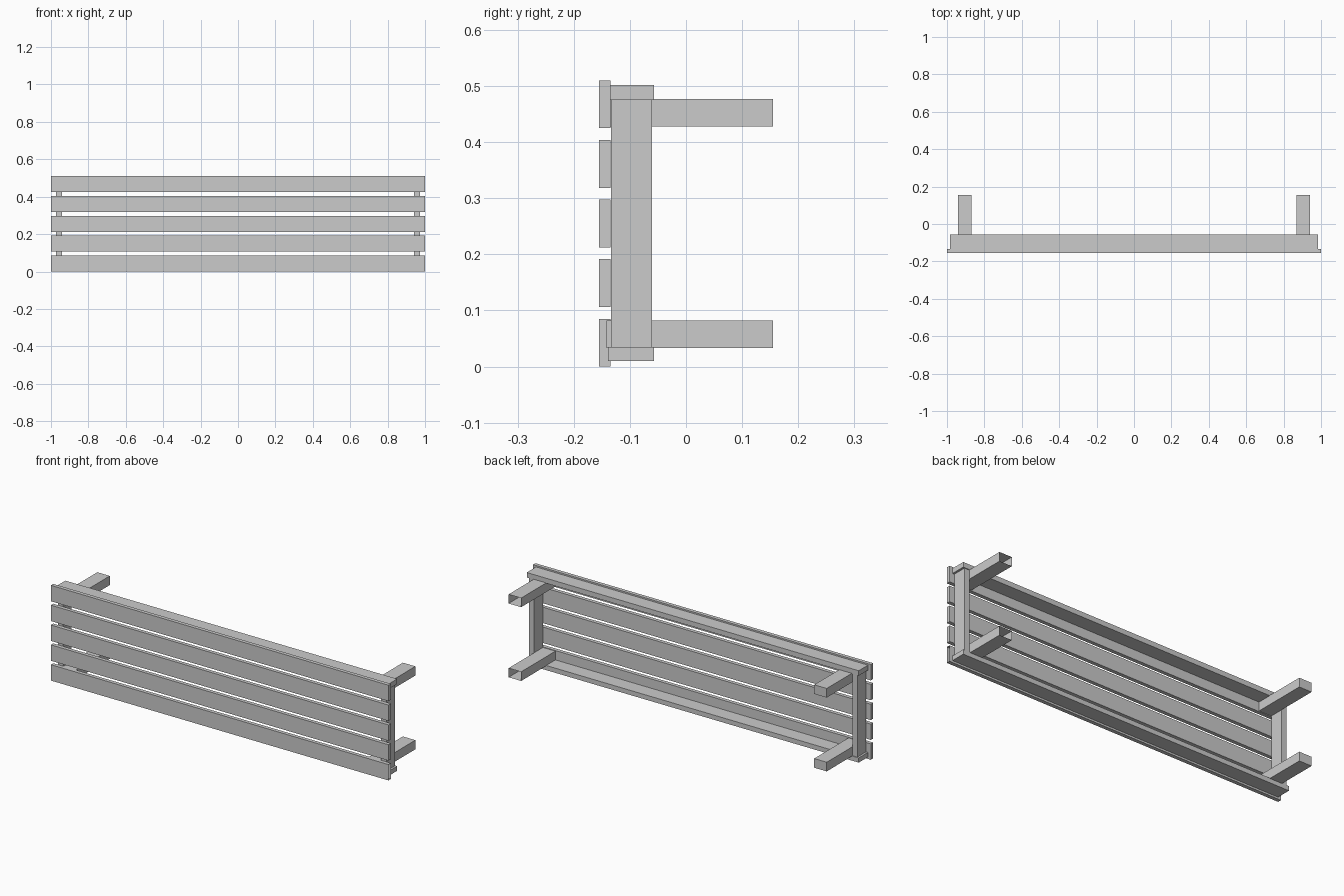
import bpy, bmesh

if "Cube" in bpy.data.objects:
    bpy.data.objects.remove(bpy.data.objects["Cube"])


def box(name, lo, hi, open_side=None):
    """Box between two corners; open_side=(axis, sign) removes that end face."""
    bm = bmesh.new()
    bmesh.ops.create_cube(bm, size=1)
    for v in bm.verts:
        v.co = [lo[i] if v.co[i] < 0 else hi[i] for i in range(3)]
    bm.normal_update()
    if open_side:
        axis, sign = open_side
        faces = [f for f in bm.faces if f.normal[axis] * sign > 0.9]
        bmesh.ops.delete(bm, geom=faces, context='FACES')
    mesh = bpy.data.meshes.new(name)
    bm.to_mesh(mesh)
    bm.free()
    obj = bpy.data.objects.new(name, mesh)
    bpy.context.collection.objects.link(obj)
    return obj


# five seat slats; the lowest one is open at its right end
for i in range(5):
    z = 0.1062 * i
    box(f"seat_slat_{i + 1}", (-1, -0.155, z), (1, -0.135, z + 0.085),
        (0, 1) if i == 0 else None)

# long rails of the seat frame
box("long_rail_upper", (-0.983, -0.135, 0.475), (0.983, -0.057, 0.502))
box("long_rail_lower", (-0.983, -0.139, 0.010), (0.983, -0.057, 0.035))

for side, s in (("left", -1), ("right", 1)):
    # end rails between the long rails
    x0, x1 = sorted((s * 0.942, s * 0.972))
    box(f"end_rail_{side}", (x0, -0.134, 0.035), (x1, -0.061, 0.476))
    # legs just inside the end rails; right-hand feet are open tubes
    x0, x1 = sorted((s * 0.868, s * 0.942))
    for level, z in (("lower", 0.033), ("upper", 0.428)):
        box(f"leg_{side}_{level}", (x0, -0.142, z), (x1, 0.155, z + 0.049),
            (1, 1) if s > 0 else None)
